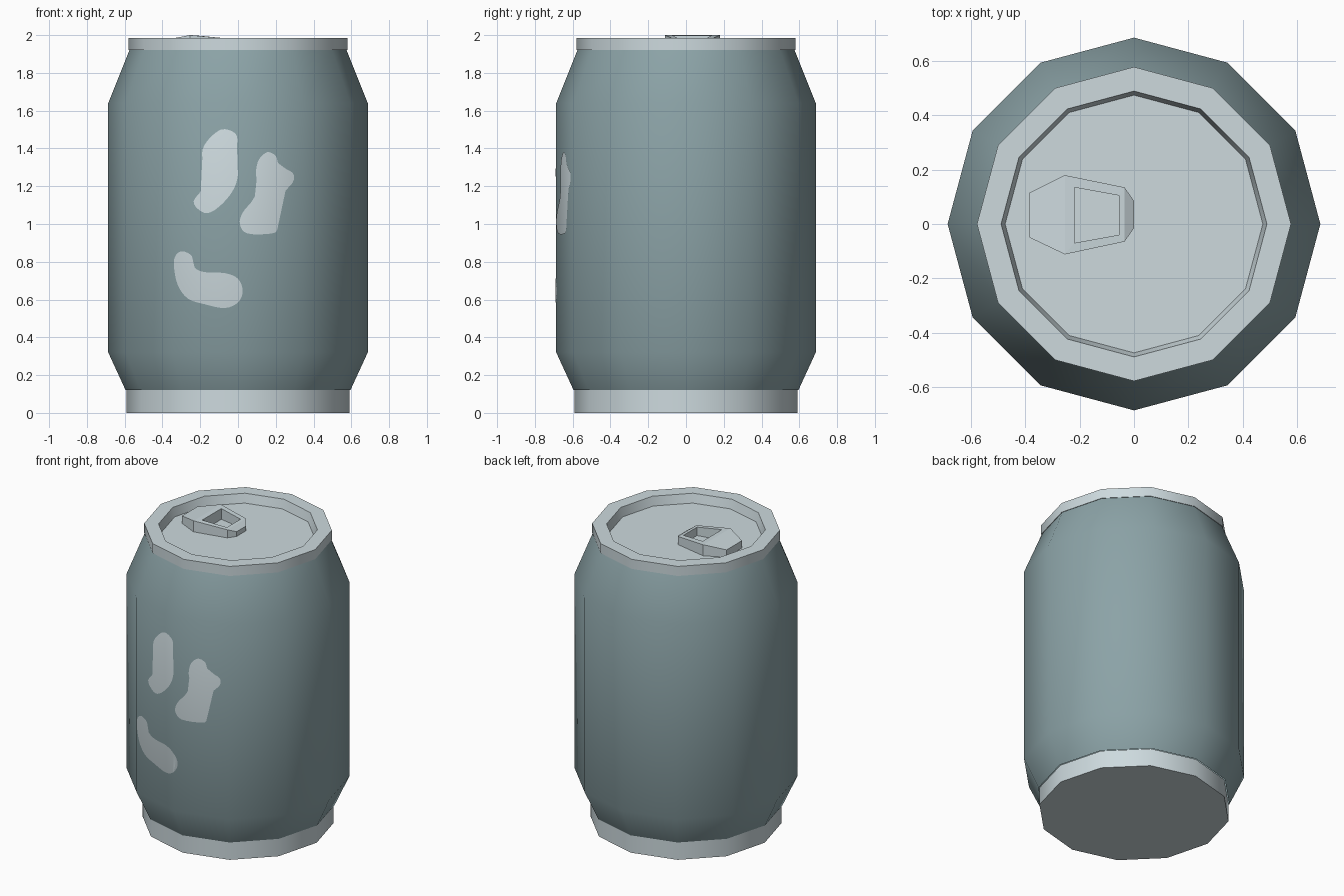
import bpy, bmesh, math
from mathutils import Vector

cube = bpy.data.objects.get("Cube")
if cube:
    bpy.data.objects.remove(cube, do_unlink=True)

SIDES = 12
RADIUS = 0.687
FLOOR = 1.925


def material(name, rgb):
    mat = bpy.data.materials.new(name)
    mat.use_nodes = True
    mat.diffuse_color = (*rgb, 1)
    mat.node_tree.nodes["Principled BSDF"].inputs["Base Color"].default_value = (*rgb, 1)
    return mat


silver = material("pale silver", (0.61, 0.70, 0.73))
teal = material("grey teal", (0.26, 0.365, 0.385))


def finish(name, bm, mat, angle=None):
    mesh = bpy.data.meshes.new(name)
    bm.to_mesh(mesh)
    bm.free()
    mesh.materials.append(mat)
    obj = bpy.data.objects.new(name, mesh)
    bpy.context.collection.objects.link(obj)
    if angle:
        bpy.ops.object.select_all(action='DESELECT')
        obj.select_set(True)
        bpy.context.view_layer.objects.active = obj
        bpy.ops.object.shade_smooth_by_angle(angle=math.radians(angle))
    return obj


def lathe(name, profile, mat, cap_start=False, cap_end=False):
    """Turn a (radius, height) profile, listed from bottom to top, around z."""
    bm = bmesh.new()
    rings = []
    for r, z in profile:
        angles = [math.tau * i / SIDES for i in range(SIDES)]
        rings.append([bm.verts.new((r * math.cos(a), r * math.sin(a), z)) for a in angles])
    for low, high in zip(rings, rings[1:]):
        for i in range(SIDES):
            j = (i + 1) % SIDES
            bm.faces.new((low[i], low[j], high[j], high[i]))
    if cap_start:
        bm.faces.new(rings[0][::-1])
    if cap_end:
        bm.faces.new(rings[-1])
    return finish(name, bm, mat, 45)


# Can shell, base band and recessed lid
lathe("can_body", [(0.595, 0.12), (RADIUS, 0.32), (RADIUS, 1.64), (0.575, 1.92)], teal)
lathe("base_band", [(0.59, 0), (0.59, 0.12)], silver, cap_start=True, cap_end=True)
lathe("lid", [(0.57, 1.92), (0.579, 1.92), (0.579, 1.985), (0.49, 1.985), (0.475, FLOOR)],
      silver, cap_end=True)

# Pull tab: bent plate with a tapered opening, standing on the lid
tab_points = {
    "a": (-0.385, 0.115, 1.975), "b": (-0.255, 0.18, 2.0), "c": (-0.035, 0.135, 1.98),
    "d": (0, 0.085, 1.957), "e": (0, -0.015, 1.957), "f": (-0.035, -0.065, 1.98),
    "g": (-0.255, -0.112, 2.0), "h": (-0.385, -0.05, 1.975),
    "p": (-0.22, 0.135, 1.998), "q": (-0.055, 0.105, 1.982),
    "r": (-0.055, -0.04, 1.982), "s": (-0.22, -0.07, 1.998),
}
bm = bmesh.new()
corner = {key: bm.verts.new(co) for key, co in tab_points.items()}
for loop in ("abgh", "bpsg", "bcqp", "qcfr", "srfg", "cdef"):
    bm.faces.new([corner[key] for key in reversed(loop)])
base = list(bm.verts)
bmesh.ops.recalc_face_normals(bm, faces=bm.faces)
bmesh.ops.extrude_face_region(bm, geom=list(bm.faces))
for v in base:
    v.co.z = FLOOR
bmesh.ops.recalc_face_normals(bm, faces=bm.faces)
finish("pull_tab", bm, silver)


def smooth_loop(points, steps=4):
    """Closed spline through the given points."""
    n = len(points)
    pts = [Vector(p) for p in points]
    result = []
    for i in range(n):
        a, b, c, d = (pts[(i + k) % n] for k in (-1, 0, 1, 2))
        for s in range(steps):
            t = s / steps
            result.append(b + (c - a) * t / 2 + (a * 2 - b * 5 + c * 4 - d) * t * t / 2
                          + (b * 3 - a - c * 3 + d) * t ** 3 / 2)
    return result


def marking(name, outline):
    """Thin painted patch folded over the front edge of the can."""
    bm = bmesh.new()
    bm.faces.new([bm.verts.new((p.x, 0, p.y)) for p in smooth_loop(outline)])
    bmesh.ops.triangulate(bm, faces=list(bm.faces))
    bmesh.ops.bisect_plane(bm, geom=bm.verts[:] + bm.edges[:] + bm.faces[:],
                           plane_co=(0, 0, 0), plane_no=(1, 0, 0))
    for v in bm.verts:
        v.co.y = abs(v.co.x) * math.tan(math.pi / SIDES) - RADIUS - 0.003
    bm.normal_update()
    for f in bm.faces:
        if f.normal.y > 0:
            f.normal_flip()
        f.smooth = True
    obj = finish(name, bm, silver)
    # Shade the patch with the rounded normals of the shell
    normals = []
    for v in obj.data.vertices:
        tilt = (v.co.z - 1) * 0.2
        normals.append(Vector((v.co.x, v.co.y, tilt)).normalized())
    obj.data.normals_split_custom_set_from_vertices(normals)


# Painted patches on the front
marking("upper_right_marking", [
    (-.09, 1.5), (-.015, 1.48), (-.005, 1.42), (-.03, 1.36), (0, 1.28), (-.02, 1.19),
    (-.08, 1.11), (-.15, 1.06), (-.2, 1.07), (-.235, 1.12), (-.185, 1.19),
    (-.165, 1.27), (-.19, 1.36), (-.17, 1.43)])
marking("upper_left_marking", [
    (.155, 1.38), (.2, 1.36), (.22, 1.31), (.29, 1.27), (.29, 1.22), (.24, 1.16),
    (.215, 1.07), (.21, .98), (.18, .95), (.05, .95), (.01, 1), (.025, 1.06),
    (.08, 1.13), (.105, 1.2), (.095, 1.27), (.11, 1.34)])
marking("lower_marking", [
    (-.29, .855), (-.245, .83), (-.23, .77), (-.175, .745), (-.07, .74), (0, .71),
    (.025, .645), (0, .585), (-.07, .555), (-.175, .575), (-.265, .605),
    (-.32, .68), (-.34, .79), (-.325, .84)])
